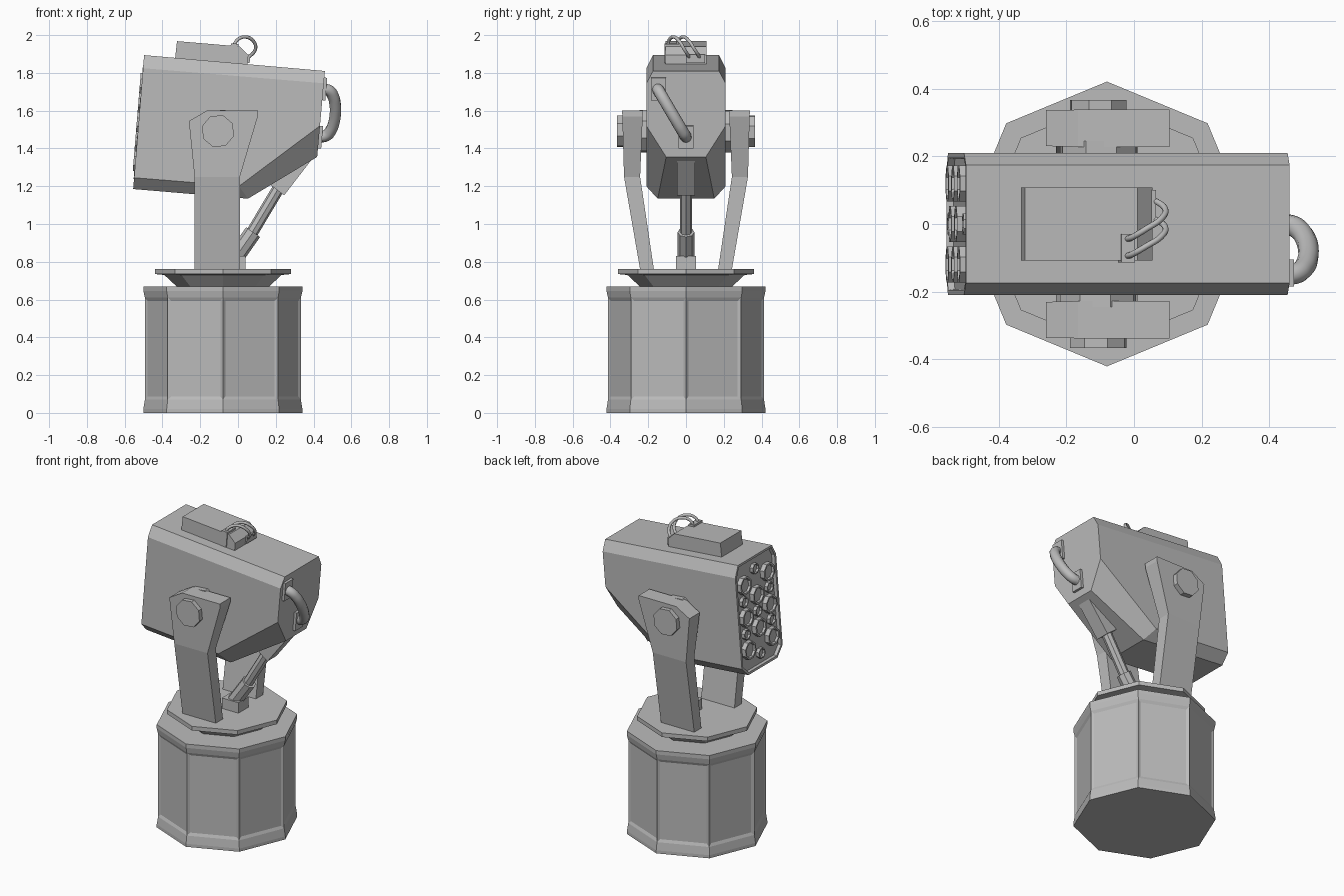
import bpy, bmesh, math
from mathutils import Vector, Matrix

if "Cube" in bpy.data.objects:
    bpy.data.objects.remove(bpy.data.objects["Cube"])

grey = bpy.data.materials.new("plain_grey")
grey.diffuse_color = (0.5, 0.5, 0.5, 1)
grey.use_nodes = True
grey.node_tree.nodes["Principled BSDF"].inputs["Base Color"].default_value = grey.diffuse_color


def finish(name, bm):
    bmesh.ops.recalc_face_normals(bm, faces=bm.faces)
    me = bpy.data.meshes.new(name)
    bm.to_mesh(me)
    bm.free()
    ob = bpy.data.objects.new(name, me)
    bpy.context.collection.objects.link(ob)
    me.materials.append(grey)
    return ob


def prism(profile, y0, y1):
    """Extrude an x-z profile along y."""
    bm = bmesh.new()
    a = [bm.verts.new((x, y0, z)) for x, z in profile]
    b = [bm.verts.new((x, y1, z)) for x, z in profile]
    n = len(a)
    bm.faces.new(a)
    bm.faces.new(b[::-1])
    for i in range(n):
        bm.faces.new((a[i], b[i], b[(i + 1) % n], a[(i + 1) % n]))
    return bm


def rod(name, p0, p1, r, sides=8, spin=0.0, cup=0.0):
    """Straight bar between two points; cup hollows the p1 end."""
    p0, p1 = Vector(p0), Vector(p1)
    d = p1 - p0
    m = (Matrix.Translation((p0 + p1) / 2) @ d.to_track_quat('Z', 'Y').to_matrix().to_4x4()
         @ Matrix.Rotation(spin, 4, 'Z'))
    bm = bmesh.new()
    bmesh.ops.create_cone(bm, cap_ends=True, segments=sides, radius1=r, radius2=r,
                          depth=d.length, matrix=m)
    if cup:
        bm.normal_update()
        end = max(bm.faces, key=lambda f: f.normal.dot(d))
        bmesh.ops.inset_region(bm, faces=[end], thickness=r * 0.2)
        bmesh.ops.inset_region(bm, faces=[end], thickness=r * 0.05, depth=-cup)
    return finish(name, bm)


def stack(rings, cx=-0.08, sides=8):
    """Octagonal turned shape from (radius, z) rings."""
    bm = bmesh.new()
    loops = [[bm.verts.new((cx + r * math.cos(2 * math.pi * i / sides),
                            r * math.sin(2 * math.pi * i / sides), z))
              for i in range(sides)] for r, z in rings]
    bm.faces.new(loops[0][::-1])
    bm.faces.new(loops[-1])
    for a, b in zip(loops, loops[1:]):
        for i in range(sides):
            j = (i + 1) % sides
            bm.faces.new((a[i], a[j], b[j], b[i]))
    bm.normal_update()
    return bm


def box(name, centre, size, tilt=0.0):
    bm = bmesh.new()
    bmesh.ops.create_cube(bm, size=1, matrix=Matrix.Translation(centre)
                          @ Matrix.Rotation(tilt, 4, 'Y') @ Matrix.Diagonal((*size, 1)))
    return finish(name, bm)


def tube(name, pts, r):
    """Smooth round tube through points."""
    cu = bpy.data.curves.new(name, 'CURVE')
    cu.dimensions = '3D'
    cu.bevel_depth, cu.bevel_resolution, cu.resolution_u = r, 3, 6
    cu.use_fill_caps = True
    sp = cu.splines.new('BEZIER')
    sp.bezier_points.add(len(pts) - 1)
    for bp, p in zip(sp.bezier_points, pts):
        bp.co = p
        bp.handle_left_type = bp.handle_right_type = 'AUTO'
    ob = bpy.data.objects.new(name, cu)
    bpy.context.collection.objects.link(ob)
    cu.materials.append(grey)


# Octagonal pedestal with sunken panels
bm = stack([(0.421, 0), (0.421, 0.02), (0.413, 0.07), (0.413, 0.61), (0.421, 0.645), (0.421, 0.67)])
panels = [f for f in bm.faces if f.calc_area() > 0.1 and abs(f.normal.z) < 0.5]
bmesh.ops.inset_individual(bm, faces=panels, thickness=0.025, depth=-0.008)
finish("pedestal", bm)

# Turntable
finish("turntable", stack([(0.24, 0.665), (0.31, 0.73), (0.36, 0.735), (0.36, 0.762)]))


# Bent yoke arms, hubs and pivot bolts
def lerp(z, a, b, c):
    return a + (b - a) * (z - 0.76) / 0.49 if z < 1.25 else b + (c - b) * (z - 1.25) / 0.35


arm = [(-0.23, 0.76), (0.01, 0.76), (0.01, 1.25), (0.105, 1.57), (0.105, 1.6),
       (-0.165, 1.6), (-0.26, 1.545), (-0.23, 1.25)]
for side, s in (("front", -1), ("back", 1)):
    bm = prism(arm, 0, 1)
    bmesh.ops.bisect_plane(bm, geom=bm.verts[:] + bm.edges[:] + bm.faces[:], dist=1e-4,
                           plane_co=(0, 0, 1.25), plane_no=(0, 0, 1))
    for v in bm.verts:
        z = v.co.z
        inner, outer = lerp(z, 0.17, 0.243, 0.228), lerp(z, 0.243, 0.328, 0.338)
        v.co.y = s * (inner + (outer - inner) * v.co.y)
    finish(side + "_yoke_arm", bm)
    rod(side + "_pivot_bolt", (-0.106, s * 0.2, 1.492), (-0.106, s * 0.366, 1.492), 0.088, 8, math.pi / 8 + 0.08)
    rod(side + "_pivot_hub", (-0.106, s * 0.2, 1.492), (-0.106, s * 0.245, 1.492), 0.118, 8, math.pi / 8 + 0.08)


# Tilted lamp housing with chamfered edges
def front_x(z):
    return -0.497 - 0.0818 * (1.894 - z)


half = [(front_x(1.894), 0.175, 1.894), (front_x(1.825), 0.21, 1.825),
        (front_x(1.245), 0.21, 1.245), (front_x(1.185), 0.15, 1.185),
        (0.46, 0.175, 1.81), (0.454, 0.21, 1.745), (0.434, 0.21, 1.52), (0.419, 0.105, 1.355),
        (0.005, 0.21, 1.2), (0.053, 0.15, 1.134)]
bm = bmesh.new()
for x, y, z in half:
    bm.verts.new((x, y, z))
    bm.verts.new((x, -y, z))
bmesh.ops.convex_hull(bm, input=bm.verts[:])
bmesh.ops.dissolve_limit(bm, angle_limit=math.radians(5), verts=bm.verts[:], edges=bm.edges[:])
bmesh.ops.recalc_face_normals(bm, faces=bm.faces)
face = min(bm.faces, key=lambda f: f.normal.x)
bmesh.ops.inset_region(bm, faces=[face], thickness=0.016)
bmesh.ops.inset_region(bm, faces=[face], thickness=0.003, depth=-0.02)
finish("lamp_housing", bm)

# Grid of large and small lamp cups on the housing front
normal = Vector((-0.9967, 0, 0.0816))
big = [(y, f) for f in (0.21, 0.5, 0.79) for y in (-0.12, 0.12)] + [(0, 0.355), (0, 0.645)]
small = [(y, f) for f in (0.355, 0.645) for y in (-0.13, 0.13)] + [(0, 0.12), (0, 0.5), (0, 0.88)]
for kind, spots, r, out in (("large", big, 0.058, 0.01), ("small", small, 0.034, 0.002)):
    for i, (y, f) in enumerate(spots):
        z = 1.894 - 0.709 * f
        p = Vector((front_x(z), y, z))
        rod(f"{kind}_lamp_{i}", p - normal * 0.022, p + normal * out, r, 8, math.pi / 8, 0.014)

# Rear handle with mounting plates
a, b = Vector((0.45, -0.15, 1.715)), Vector((0.435, 0, 1.46))
pts = []
for i in range(9):
    t = math.pi * i / 8
    pts.append((a + b) / 2 + (a - b) / 2 * math.cos(t) + Vector((0.073, 0, 0)) * math.sin(t) ** 0.8)
tube("rear_handle", pts, 0.031)
box("upper_handle_plate", (0.455, -0.145, 1.715), (0.025, 0.08, 0.12), 0.087)
box("lower_handle_plate", (0.433, 0, 1.46), (0.025, 0.08, 0.12), 0.087)

# Control box on the roof with socket blocks and cables
finish("control_box", prism([(-0.335, 1.86), (-0.323, 1.968), (0.01, 1.94), (0.055, 1.895), (0.05, 1.83)],
                            -0.108, 0.108))
box("cable_block", (-0.022, -0.072, 1.905), (0.04, 0.084, 0.1), 0.087)
box("cable_plate", (0.056, 0.05, 1.875), (0.015, 0.1, 0.045), 0.087)
for i, (y0, y1) in enumerate(((-0.045, 0.075), (-0.095, 0.02))):
    dy = y1 - y0
    tube(f"cable_{i}", [(-0.022, y0, 1.945), (-0.005, y0 + 0.05 * dy, 1.973), (0.035, y0 + 0.25 * dy, 1.99),
                        (0.08, y0 + 0.5 * dy, 1.97), (0.092, y0 + 0.75 * dy, 1.925),
                        (0.052, y1, 1.878)], 0.009)

# Tilt actuator
box("actuator_foot", (-0.02, 0, 0.79), (0.12, 0.105, 0.08))
rod("actuator_sleeve", (-0.03, 0, 0.80), (0.08, 0, 0.957), 0.045)
rod("actuator_rod", (0.05, 0, 0.914), (0.23, 0, 1.215), 0.032)
rod("actuator_socket", (0.207, 0, 1.18), (0.365, 0, 1.385), 0.066, 4, math.pi / 4)
